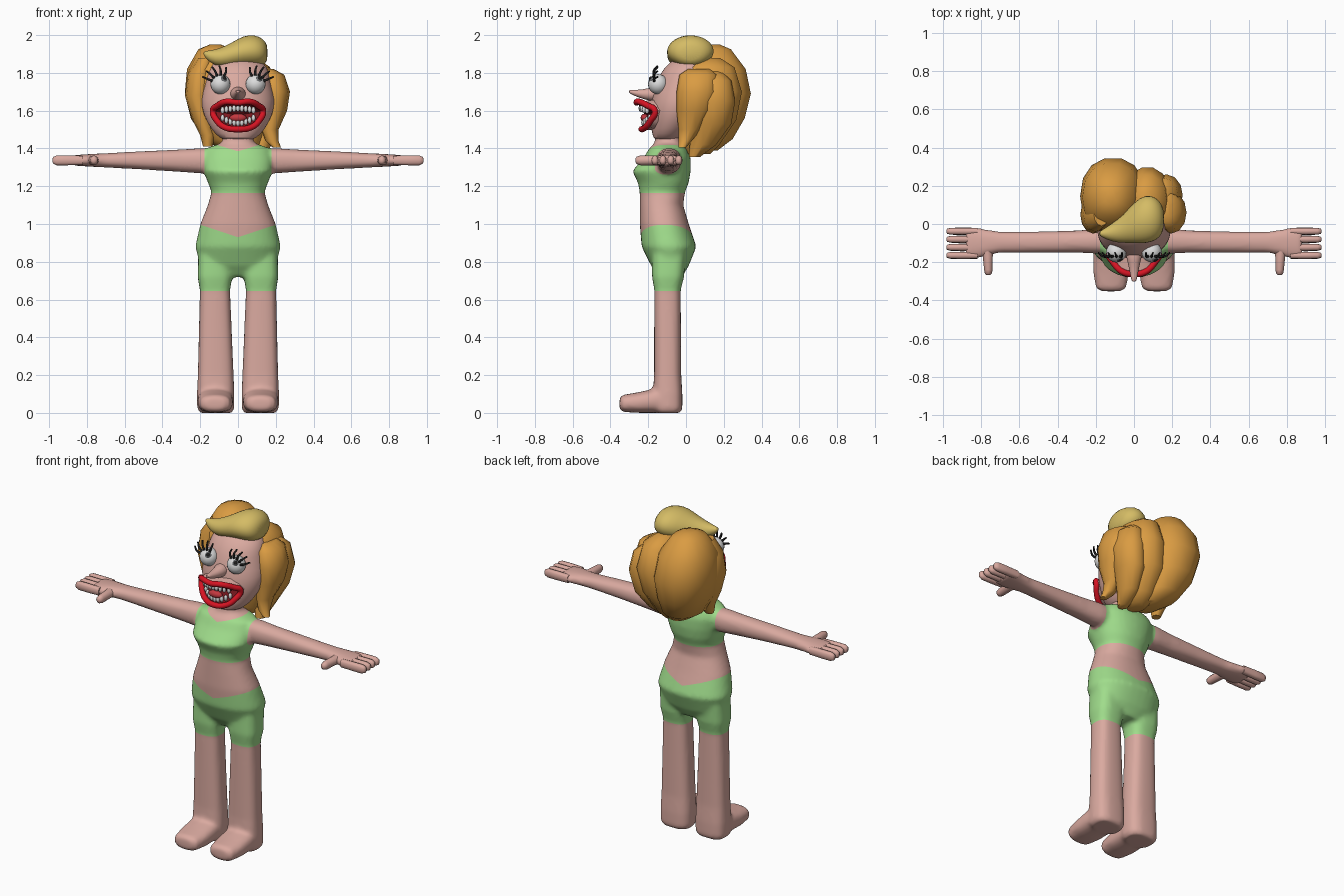
import bpy, bmesh, math
from mathutils import Vector, Matrix

old = bpy.data.objects.get("Cube")
if old:
    bpy.data.objects.remove(old, do_unlink=True)


def material(name, r, g, b):
    m = bpy.data.materials.new(name)
    m.use_nodes = True
    m.diffuse_color = (r, g, b, 1)
    node = next(n for n in m.node_tree.nodes if n.type == 'BSDF_PRINCIPLED')
    node.inputs["Base Color"].default_value = (r, g, b, 1)
    node.inputs["Roughness"].default_value = .7
    return m


skin = material("skin", .70, .40, .35)
green = material("green cloth", .35, .72, .26)
orange = material("orange hair", .70, .33, .055)
yellow = material("blond hair", .66, .50, .13)
red = material("lip red", .68, .007, .017)
dark_red = material("mouth inside", .20, .01, .014)
pink = material("tongue", .55, .04, .05)
white = material("eye and tooth white", .72, .72, .72)
grey = material("iris grey", .16, .17, .18)
black = material("black", .012, .012, .012)


def loft(bm, axis, sections, n=16, power=2.0, side=1):
    """Closed skin over superellipse rings: (station, centre a, centre b, radius a, radius b)."""
    rings = []
    for t, ca, cb, ra, rb in sections:
        ring = []
        for i in range(n):
            a = math.tau * i / n
            c, s = math.cos(a), math.sin(a)
            u = ca + ra * math.copysign(abs(c) ** (2 / power), c)
            v = cb + rb * math.copysign(abs(s) ** (2 / power), s)
            x, y, z = {'x': (t, u, v), 'y': (u, t, v), 'z': (u, v, t)}[axis]
            ring.append(bm.verts.new((x * side, y, z)))
        rings.append(ring)
    for low, high in zip(rings, rings[1:]):
        for i in range(n):
            j = (i + 1) % n
            bm.faces.new((low[i], low[j], high[j], high[i]))
    bm.faces.new(rings[0])
    bm.faces.new(rings[-1])


def finish(name, bm, mats, subdivide=0):
    bmesh.ops.recalc_face_normals(bm, faces=bm.faces[:])
    mesh = bpy.data.meshes.new(name)
    bm.to_mesh(mesh)
    bm.free()
    for m in mats:
        mesh.materials.append(m)
    obj = bpy.data.objects.new(name, mesh)
    bpy.context.collection.objects.link(obj)
    if subdivide:
        mod = obj.modifiers.new("round", 'SUBSURF')
        mod.levels = mod.render_levels = subdivide
    return obj


def lofted(name, mat, axis, sections, subdivide=0, **options):
    bm = bmesh.new()
    loft(bm, axis, sections, **options)
    return finish(name, bm, [mat], subdivide)


def ball(name, mat, centre, size):
    bm = bmesh.new()
    bmesh.ops.create_uvsphere(bm, u_segments=20, v_segments=12, radius=1)
    bmesh.ops.transform(bm, verts=bm.verts, matrix=Matrix.Translation(centre) @ Matrix.Diagonal((*size, 1)))
    return finish(name, bm, [mat])


def tube(name, mat, points, radius, cyclic=False, taper=1.0):
    curve = bpy.data.curves.new(name, 'CURVE')
    curve.dimensions = '3D'
    curve.bevel_depth, curve.bevel_resolution, curve.resolution_u = radius, 3, 6
    curve.use_fill_caps = True
    spline = curve.splines.new('BEZIER')
    spline.bezier_points.add(len(points) - 1)
    for i, (bp, p) in enumerate(zip(spline.bezier_points, points)):
        bp.co = p
        bp.handle_left_type = bp.handle_right_type = 'AUTO'
        bp.radius = 1 + (taper - 1) * i / (len(points) - 1)
    spline.use_cyclic_u = cyclic
    curve.materials.append(mat)
    obj = bpy.data.objects.new(name, curve)
    bpy.context.collection.objects.link(obj)


# Body: torso, legs, feet and arms fused into one smooth skin
bm = bmesh.new()
loft(bm, 'z', [(.72, 0, -.08, .1, .06), (.78, 0, -.085, .2, .1), (.88, 0, -.09, .227, .145),
               (1, 0, -.115, .2, .13), (1.1, 0, -.13, .16, .115), (1.17, 0, -.125, .14, .12),
               (1.22, 0, -.12, .16, .135), (1.28, 0, -.13, .183, .155), (1.35, 0, -.1, .187, .125),
               (1.4, 0, -.095, .17, .1), (1.43, 0, -.095, .085, .07), (1.5, 0, -.09, .075, .07)], n=32, power=2.2)
for side in (-1, 1):
    loft(bm, 'z', [(0, .118, -.095, .085, .065), (.02, .118, -.097, .098, .078), (.1, .118, -.097, .099, .078),
                   (.2, .118, -.097, .095, .072), (.65, .122, -.098, .08, .07), (.72, .122, -.095, .092, .085),
                   (.85, .12, -.09, .09, .09)], n=24, power=2.8, side=side)
    loft(bm, 'y', [(-.352, .12, .05, .05, .03), (-.335, .12, .05, .08, .045), (-.25, .12, .055, .094, .055),
                   (-.16, .12, .065, .095, .065), (-.06, .12, .06, .08, .06)], n=24, power=2.5, side=side)
    loft(bm, 'x', [(.08, -.09, 1.335, .06, .06), (.2, -.09, 1.335, .065, .067), (.3, -.092, 1.335, .058, .06),
                   (.5, -.095, 1.337, .056, .049), (.7, -.095, 1.337, .055, .038), (.76, -.097, 1.337, .066, .035),
                   (.82, -.1, 1.337, .082, .031), (.88, -.1, 1.337, .076, .027)], n=24, power=2.3, side=side)
body = finish("body", bm, [skin, green])
remesh = body.modifiers.new("fuse", 'REMESH')
remesh.mode, remesh.voxel_size = 'VOXEL', .012
soften = body.modifiers.new("soften", 'SMOOTH')
soften.factor, soften.iterations = .5, 7
bpy.context.view_layer.update()
fused = bpy.data.meshes.new_from_object(body.evaluated_get(bpy.context.evaluated_depsgraph_get()))
body.modifiers.clear()
body.data = fused

# Clothes: cut clean hem lines, then colour the faces between them
arm_hole, leg_hem, top_hem = .178, .645, 1.165


def waist(x):
    return .93 + .33 * abs(x)


def neckline(x):
    return 1.385 + .3 * abs(x)


bm = bmesh.new()
bm.from_mesh(fused)
cuts = [((arm_hole, 0, 0), (1, 0, 0)), ((-arm_hole, 0, 0), (1, 0, 0)),
        ((0, 0, leg_hem), (0, 0, 1)), ((0, 0, top_hem), (0, 0, 1))]
for s in (-1, 1):
    cuts += [((0, 0, waist(0)), (s * .33, 0, 1)), ((0, 0, neckline(0)), (s * .3, 0, 1))]
for point, normal in cuts:
    bmesh.ops.bisect_plane(bm, geom=bm.verts[:] + bm.edges[:] + bm.faces[:],
                           plane_co=point, plane_no=Vector(normal).normalized())
for f in bm.faces:
    x, y, z = f.calc_center_median()
    shorts = leg_hem < z < waist(x)
    top = top_hem < z < neckline(x) and abs(x) < arm_hole
    f.material_index = int(shorts or top)
bm.to_mesh(fused)
bm.free()

# Fingers and thumbs
for side, label in ((-1, "right"), (1, "left")):
    for k in range(4):
        y = -.038 - .042 * k
        lofted(f"{label}_finger_{k + 1}", skin, 'x',
               [(.82, y, 1.337, .018, .024), (.9, y, 1.337, .019, .026), (.96, y, 1.337, .018, .026),
                (.978, y, 1.337, .013, .018), (.982, y, 1.337, .006, .008)], n=12, power=2.5, side=side)
    lofted(f"{label}_thumb", skin, 'y',
           [(-.12, .77, 1.337, .035, .027), (-.17, .765, 1.337, .026, .026), (-.24, .762, 1.337, .022, .026),
            (-.26, .762, 1.337, .018, .02), (-.268, .762, 1.337, .008, .01)], n=12, side=side)

# Head and nose
lofted("head", skin, 'z',
       [(1.435, 0, -.1, .05, .04), (1.455, 0, -.1, .1, .08), (1.5, 0, -.08, .143, .1), (1.58, 0, -.05, .187, .14),
        (1.66, 0, -.03, .2, .155), (1.74, 0, -.01, .175, .15), (1.8, 0, 0, .168, .135), (1.86, 0, .02, .14, .11),
        (1.89, 0, .03, .06, .05)], 1, n=24)
lofted("nose", skin, 'y',
       [(-.13, 0, 1.69, .055, .05), (-.2, 0, 1.686, .034, .033), (-.25, 0, 1.689, .023, .021),
        (-.29, 0, 1.699, .016, .013), (-.303, 0, 1.701, .008, .006)], 1, n=12)

# Eyes with iris, pupil and lashes
gaze = Vector((.02, -.037, .03)).normalized()
for side, label in ((-1, "right"), (1, "left")):
    eye = Vector((side * .093, -.148, 1.74))
    for part, mat, reach, r in (("eyeball", white, 0, .053), ("iris", grey, .038, .021), ("pupil", black, .049, .013)):
        ball(f"{label}_{part}", mat, eye + gaze * reach, (r, r, r))
    for k in range(5):
        a = math.radians(22 + 23 * k)
        out = Vector((side * math.cos(a), 0, math.sin(a)))
        tube(f"{label}_lash_{k + 1}", black,
             [eye + out * .045 + Vector((0, -.02, 0)), eye + out * .072 + Vector((0, -.022, 0)),
              eye + out * .093 + Vector((side * .008, -.002, .004))], .0075, taper=.6)

# Mouth: lip ring, skin muzzle behind it and a hollow inside
half = [(0, -.262, 1.643), (.06, -.25, 1.648), (.11, -.2, 1.625), (.133, -.165, 1.6),
        (.11, -.19, 1.545), (.07, -.215, 1.512), (0, -.235, 1.502)]
lips = [Vector(p) for p in half] + [Vector((-x, y, z)) for x, y, z in half[-2:0:-1]]
tube("lips", red, lips, .0165, cyclic=True)
middle = Vector((0, -.216, 1.575))
bm = bmesh.new()
rear = [bm.verts.new((p.x * 1.12, p.y + .08, middle.z + (p.z - middle.z) * 1.12)) for p in lips]
rim = [bm.verts.new(p) for p in lips]
inner = [bm.verts.new((p.x * .9, p.y + .008, middle.z + (p.z - middle.z) * .9)) for p in lips]
hub = bm.verts.new(middle)
for i in range(len(lips)):
    j = (i + 1) % len(lips)
    bm.faces.new((rear[i], rear[j], rim[j], rim[i]))
    bm.faces.new((rim[i], rim[j], inner[j], inner[i])).material_index = 1
    bm.faces.new((inner[i], inner[j], hub)).material_index = 1
finish("muzzle", bm, [skin, dark_red])
ball("tongue", pink, (0, -.218, 1.562), (.045, .022, .022))
for row, height, bend, depth in (("upper", 1.612, -1.5, -.24), ("lower", 1.535, 4, -.226)):
    for k in range(-4, 5):
        x = k * .0205
        ball(f"{row}_tooth_{k + 5}", white, (x, depth + 5 * x * x, height + bend * x * x), (.0105, .011, .018))

# Orange hair: large rear mass, inner filler and side locks
lofted("rear_hair", orange, 'z',
       [(1.95, -.12, .14, .03, .04), (1.925, -.12, .14, .09, .1), (1.82, -.115, .14, .155, .18),
        (1.69, -.11, .145, .172, .203), (1.56, -.1, .13, .15, .185), (1.45, -.07, .11, .11, .14),
        (1.39, -.03, .09, .06, .08)], n=14, power=2.2)
lofted("middle_hair", orange, 'z',
       [(1.88, .06, .12, .04, .06), (1.83, .07, .12, .1, .14), (1.7, .07, .13, .13, .17),
        (1.55, .05, .12, .12, .15), (1.42, .04, .08, .09, .1), (1.37, .04, .07, .05, .06)], n=14)
lofted("left_front_lock", orange, 'z',
       [(1.82, .16, .07, .03, .06), (1.79, .18, .065, .065, .1), (1.7, .195, .06, .08, .11),
        (1.6, .19, .045, .07, .095), (1.5, .17, .02, .045, .06), (1.44, .18, -.005, .035, .035),
        (1.405, .205, -.02, .022, .02)], n=12)
lofted("left_rear_lock", orange, 'z',
       [(1.81, .14, .14, .03, .05), (1.76, .16, .15, .07, .09), (1.65, .17, .15, .085, .11),
        (1.53, .15, .14, .075, .1), (1.42, .12, .09, .055, .07), (1.355, .12, .045, .03, .03)], n=12)
lofted("right_lock", orange, 'z',
       [(1.88, -.17, .05, .04, .06), (1.8, -.2, .05, .065, .09), (1.68, -.215, .05, .066, .1),
        (1.56, -.19, .04, .055, .085), (1.47, -.16, .02, .04, .055), (1.41, -.16, 0, .025, .025)], n=12)

# Blond quiff swept to one side
lofted("quiff", yellow, 'x',
       [(-.185, -.05, 1.905, .008, .01), (-.15, -.05, 1.885, .03, .033), (-.09, -.04, 1.88, .06, .052),
        (-.03, -.01, 1.895, .09, .068), (.03, .02, 1.914, .125, .086), (.09, .028, 1.916, .128, .088),
        (.135, .025, 1.91, .1, .072), (.158, .025, 1.905, .05, .04)], 1, n=16)

# Shading
bpy.ops.object.select_all(action='DESELECT')
for obj in bpy.context.collection.objects:
    if obj.type == 'MESH':
        obj.select_set(True)
        bpy.context.view_layer.objects.active = obj
bpy.ops.object.shade_smooth_by_angle(angle=math.radians(50))
